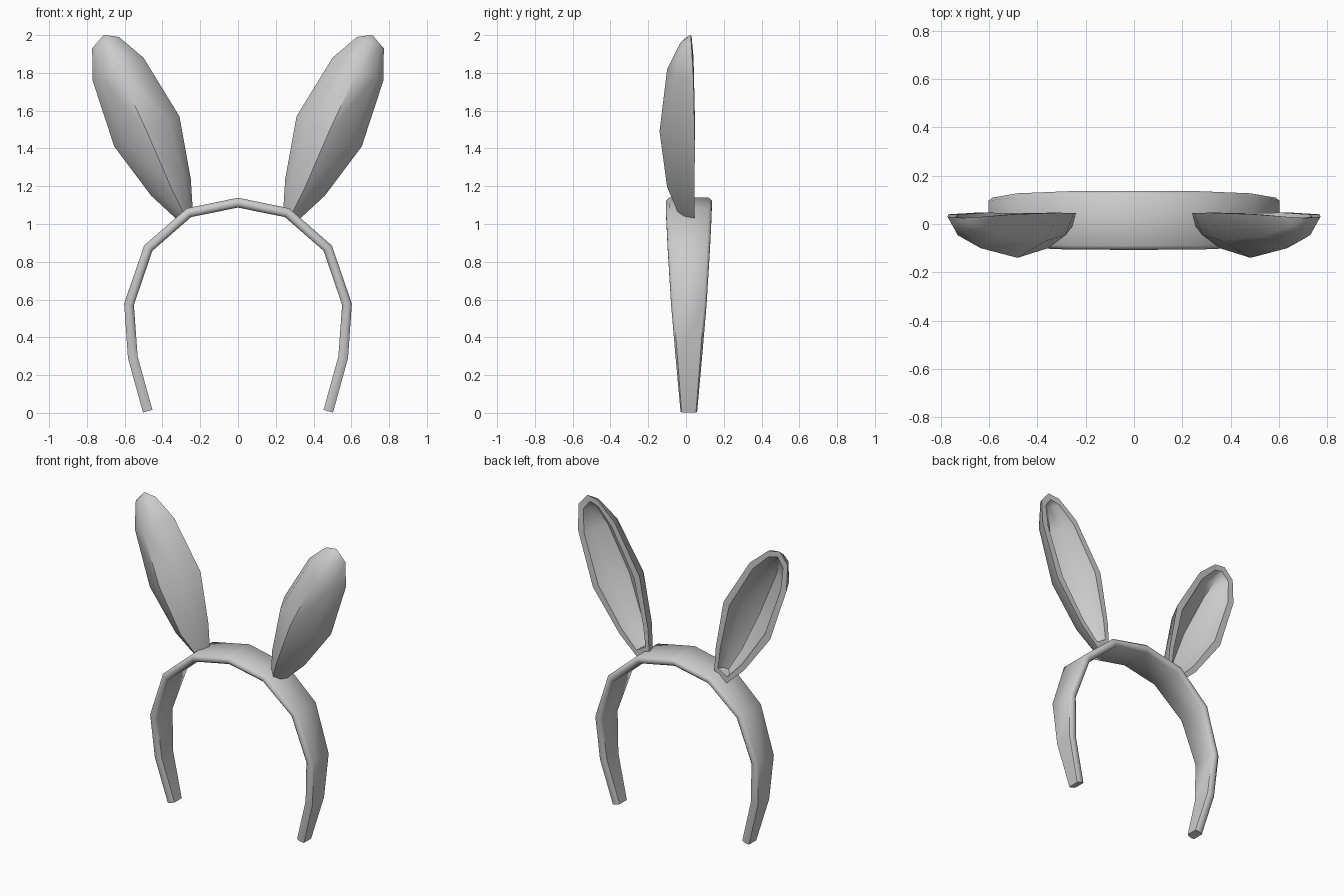
import bpy, bmesh
from mathutils import Vector

if "Cube" in bpy.data.objects:
    bpy.data.objects.remove(bpy.data.objects["Cube"])


def finish(name, bm, angle):
    bmesh.ops.recalc_face_normals(bm, faces=bm.faces[:])
    mesh = bpy.data.meshes.new(name)
    bm.to_mesh(mesh)
    bm.free()
    obj = bpy.data.objects.new(name, mesh)
    bpy.context.collection.objects.link(obj)
    bpy.ops.object.select_all(action='DESELECT')
    obj.select_set(True)
    bpy.context.view_layer.objects.active = obj
    bpy.ops.object.shade_smooth_by_angle(angle=angle)
    return obj


# Headband: flat chamfered section swept along an arch, tapering to the ends
half = [(0.26, 1.06, 0.121), (0.475, 0.872, 0.112), (0.577, 0.575, 0.094),
        (0.557, 0.295, 0.070), (0.478, 0.009, 0.044)]
path = [(-x, z, w) for x, z, w in reversed(half)] + [(0, 1.113, 0.122)] + half
section = [(-1, -0.4), (-0.86, -1), (0.86, -1), (1, -0.4),
           (1, 0.4), (0.86, 1), (-0.86, 1), (-1, 0.4)]
bm = bmesh.new()
rings = []
for i, (x, z, w) in enumerate(path):
    a, b = path[max(i - 1, 0)], path[min(i + 1, len(path) - 1)]
    t = Vector((b[0] - a[0], b[1] - a[1])).normalized()
    rings.append([bm.verts.new((x - t.y * n * 0.026, 0.015 + s * w, z + t.x * n * 0.026))
                  for s, n in section])
for r, q in zip(rings, rings[1:]):
    for j in range(8):
        k = (j + 1) % 8
        bm.faces.new((r[j], r[k], q[k], q[j]))
bm.faces.new(rings[0])
bm.faces.new(rings[-1])
finish("headband", bm, 0.85)

# Ear: rows of (left rim x, z, right rim x, z, rim y, front y) plus a tip
rows = [(0.24, 1.08, 0.33, 1.03, 0.045, -0.04),
        (0.25, 1.24, 0.46, 1.15, 0.045, -0.10),
        (0.31, 1.57, 0.655, 1.41, 0.047, -0.14),
        (0.50, 1.88, 0.77, 1.76, 0.040, -0.10),
        (0.63, 1.99, 0.772, 1.93, 0.030, -0.03)]
tip = Vector((0.71, 2.0 + 0.002, 0.025))
arc = [(0, 0), (0.15, 0.62), (0.5, 1), (0.85, 0.62), (1, 0)]
center = Vector((0.497, 1.53))
axis = Vector((0.425, 0.945)).normalized()


def shell(bm, along, across, depth):
    """Bowl-shaped ear surface scaled about the ear axis; returns its rim loop."""
    def place(x, z, rim, y):
        d = Vector((x, z)) - center
        a = axis * d.dot(axis)
        p = center + a * along + (d - a) * across
        return bm.verts.new((p.x, rim + (y - rim) * depth, p.y))

    grid = [[place(lx + (rx - lx) * t, lz + (rz - lz) * t, rim, rim + (front - rim) * d)
             for t, d in arc] for lx, lz, rx, rz, rim, front in rows]
    top = place(tip.x, tip.y, tip.z, tip.z)
    for r, q in zip(grid, grid[1:]):
        for j in range(4):
            bm.faces.new((r[j], r[j + 1], q[j + 1], q[j]))
    for j in range(4):
        bm.faces.new((grid[-1][j], grid[-1][j + 1], top))
    bm.faces.new(grid[0])
    return [r[0] for r in grid] + [top] + [r[-1] for r in reversed(grid)]


bm = bmesh.new()
outer = shell(bm, 1, 1, 1)
inner = shell(bm, 0.92, 0.76, 0.76)
# Flat rim joining the outside to the hollow
for i in range(len(outer)):
    k = (i + 1) % len(outer)
    bm.faces.new((outer[i], outer[k], inner[k], inner[i]))
ears = finish("ears", bm, 0.85)
mirror = ears.modifiers.new("mirror", 'MIRROR')
mirror.use_mirror_merge = False
